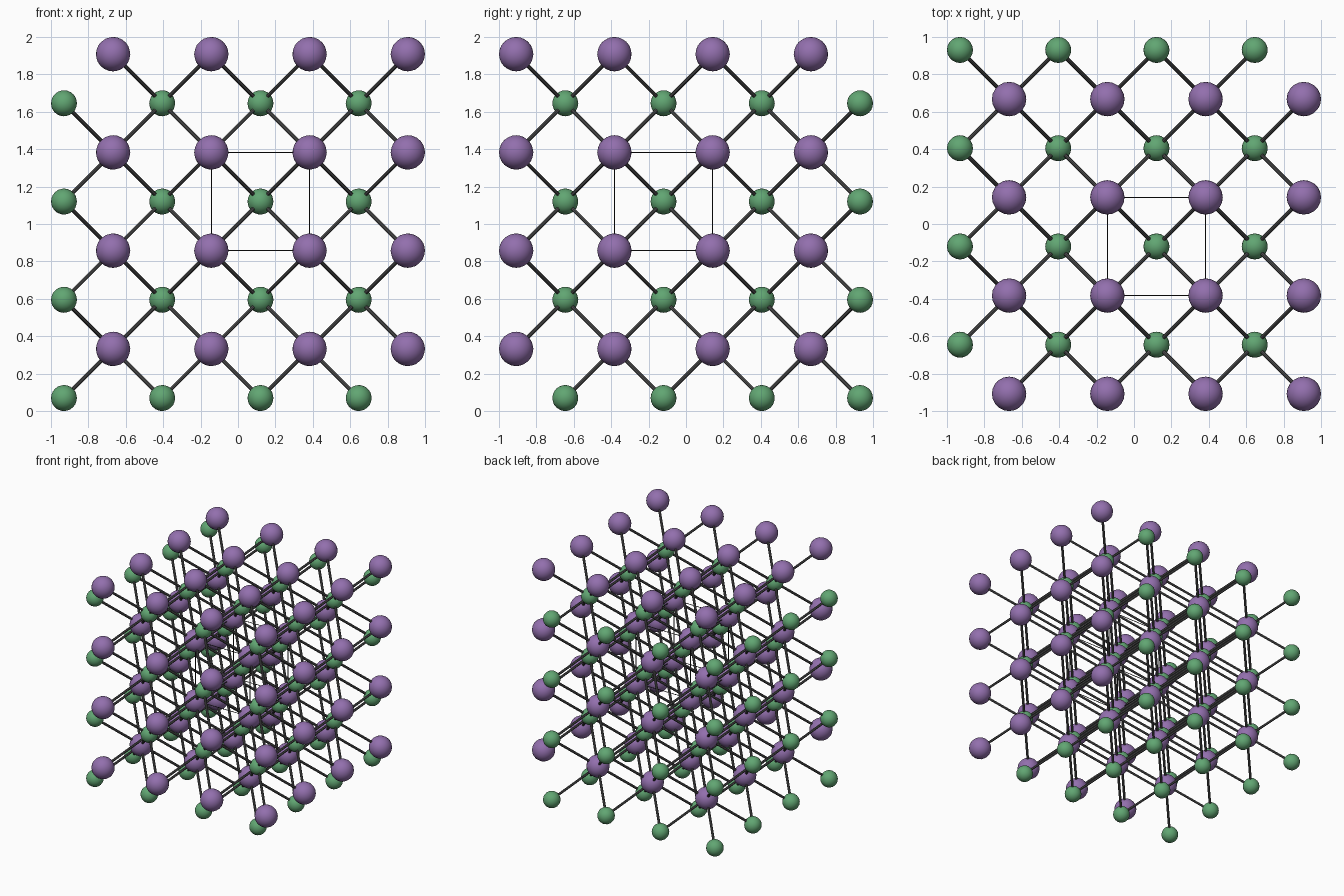
import bpy, bmesh
from itertools import product
from mathutils import Vector, Matrix

if "Cube" in bpy.data.objects:
    bpy.data.objects.remove(bpy.data.objects["Cube"])

N = 4                 # atoms per axis of each kind
D = 0.5253            # lattice spacing
R_BIG, R_SMALL = 0.092, 0.0695
LOW = -1 + R_SMALL    # first small atom along each axis


def small_pos(c):
    u, v, w = (LOW + D * n for n in c)
    return Vector((u, -v, w + 1))


def big_pos(c):
    return small_pos([n + 0.5 for n in c])


def finish(bm, name, color):
    me = bpy.data.meshes.new(name)
    bm.to_mesh(me)
    bm.free()
    mat = bpy.data.materials.new(name + "_color")
    mat.diffuse_color = (*color, 1)
    mat.use_nodes = True
    mat.node_tree.nodes["Principled BSDF"].inputs["Base Color"].default_value = mat.diffuse_color
    me.materials.append(mat)
    ob = bpy.data.objects.new(name, me)
    bpy.context.collection.objects.link(ob)
    bpy.context.view_layer.objects.active = ob
    ob.select_set(True)
    bpy.ops.object.shade_smooth_by_angle()
    ob.select_set(False)


def atoms(name, pos, radius, color):
    bm = bmesh.new()
    for c in product(range(N), repeat=3):
        bmesh.ops.create_icosphere(bm, subdivisions=3, radius=radius,
                                   matrix=Matrix.Translation(pos(c)))
    finish(bm, name, color)


def rods(name, pairs, radius, sides, color):
    bm = bmesh.new()
    for a, b in pairs:
        d = b - a
        m = Matrix.Translation((a + b) / 2) @ d.to_track_quat('Z', 'Y').to_matrix().to_4x4()
        bmesh.ops.create_cone(bm, cap_ends=True, segments=sides, radius1=radius,
                              radius2=radius, depth=d.length, matrix=m)
    finish(bm, name, color)


# Two interleaved cubic lattices of balls
atoms("large_atoms", big_pos, R_BIG, (0.29, 0.16, 0.42))
atoms("small_atoms", small_pos, R_SMALL, (0.12, 0.38, 0.17))

# Diagonal bonds: one end must lie in the 3 x 3 x 3 core of its lattice
bonds = []
for s in product(range(N), repeat=3):
    for o in product((0, 1), repeat=3):
        b = [n - k for n, k in zip(s, o)]
        if min(b) >= 0 and (min(s) >= 1 or max(b) <= N - 2):
            bonds.append((small_pos(s), big_pos(b)))
rods("bonds", bonds, 0.0105, 8, (0.08, 0.08, 0.08))

# Thin outline of the central unit cell
edges = []
for c in product((1, 2), repeat=3):
    for ax in range(3):
        if c[ax] == 1:
            e = list(c)
            e[ax] = 2
            edges.append((big_pos(c), big_pos(e)))
rods("cell_outline", edges, 0.003, 6, (0.02, 0.02, 0.02))
